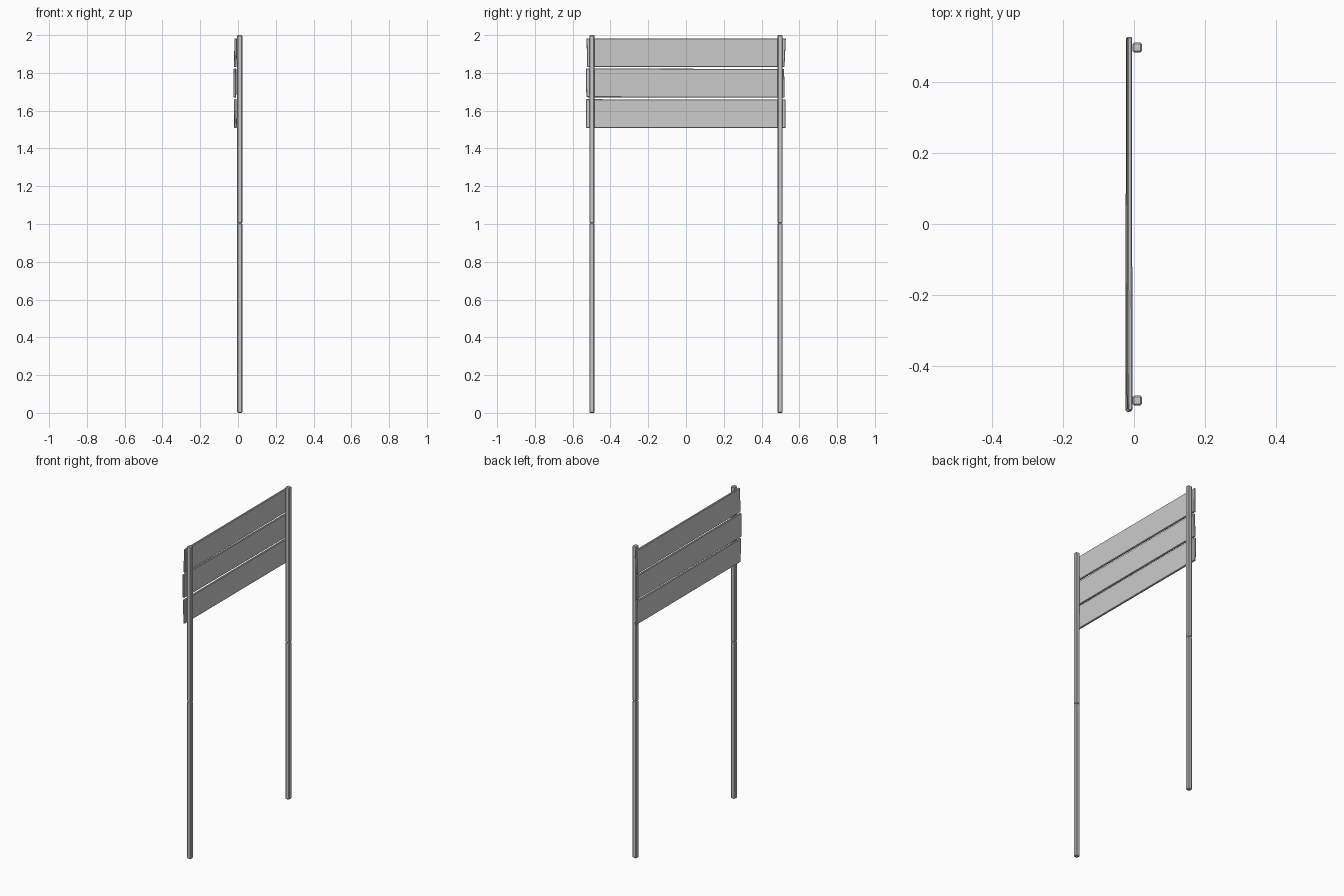
import bpy, bmesh
from mathutils import Matrix, Vector

cube = bpy.data.objects.get("Cube")
if cube:
    bpy.data.objects.remove(cube, do_unlink=True)

grey = bpy.data.materials.new("plain_grey")
grey.use_nodes = True
colour = (0.6, 0.6, 0.6, 1)
grey.diffuse_color = colour
grey.node_tree.nodes["Principled BSDF"].inputs["Base Color"].default_value = colour


def chamfered_box(name, centre, size, chamfer, skew=(0, 0), tilt=0):
    """Box with chamfered edges; skew leans its -y and +y ends."""
    bm = bmesh.new()
    bmesh.ops.create_cube(bm, size=1)
    bmesh.ops.scale(bm, vec=size, verts=bm.verts)
    bmesh.ops.bevel(bm, geom=list(bm.edges), offset=chamfer, segments=1,
                    affect='EDGES', profile=0.5)
    for v in bm.verts:
        lean = skew[0] if v.co.y < 0 else skew[1]
        v.co.y += lean * v.co.z / size[2]
    # A slight lean out of the vertical plane
    for v in bm.verts:
        v.co.x += tilt * v.co.z / size[2]
    bmesh.ops.translate(bm, vec=Vector(centre), verts=bm.verts)
    bmesh.ops.recalc_face_normals(bm, faces=bm.faces)
    mesh = bpy.data.meshes.new(name)
    bm.to_mesh(mesh)
    bm.free()
    mesh.materials.append(grey)
    obj = bpy.data.objects.new(name, mesh)
    bpy.context.collection.objects.link(obj)
    return obj


# Posts, each made of two stacked lengths
post_width, half, seam = 0.027, 0.995, 1.005
for side, y in (("front", -0.498), ("back", 0.498)):
    chamfered_box(f"{side}_lower_post", (0.009, y, seam / 2),
                  (post_width, post_width, seam), 0.004)
    chamfered_box(f"{side}_upper_post", (0.009, y, seam + half / 2),
                  (post_width, post_width, half), 0.004)

# Three slightly uneven planks: x, y, z, length, end skews, tilt, yaw, roll
planks = {
    "top_plank": (-0.013, 0, 1.907, 1.05, (-0.003, 0.007), 0.003, 0.001, 0),
    "middle_plank": (-0.016, -0.004, 1.746, 1.05, (-0.003, -0.004), 0.002, -0.002, -0.002),
    "bottom_plank": (-0.014, -0.001, 1.584, 1.056, (0, 0), -0.002, 0.001, -0.001),
}
for name, (x, y, z, length, skew, tilt, yaw, roll) in planks.items():
    plank = chamfered_box(name, (0, 0, 0), (0.013, length, 0.152), 0.003, skew, tilt)
    turn = Matrix.Rotation(yaw, 4, 'Z') @ Matrix.Rotation(roll, 4, 'X')
    plank.data.transform(Matrix.Translation((x, y, z)) @ turn)
